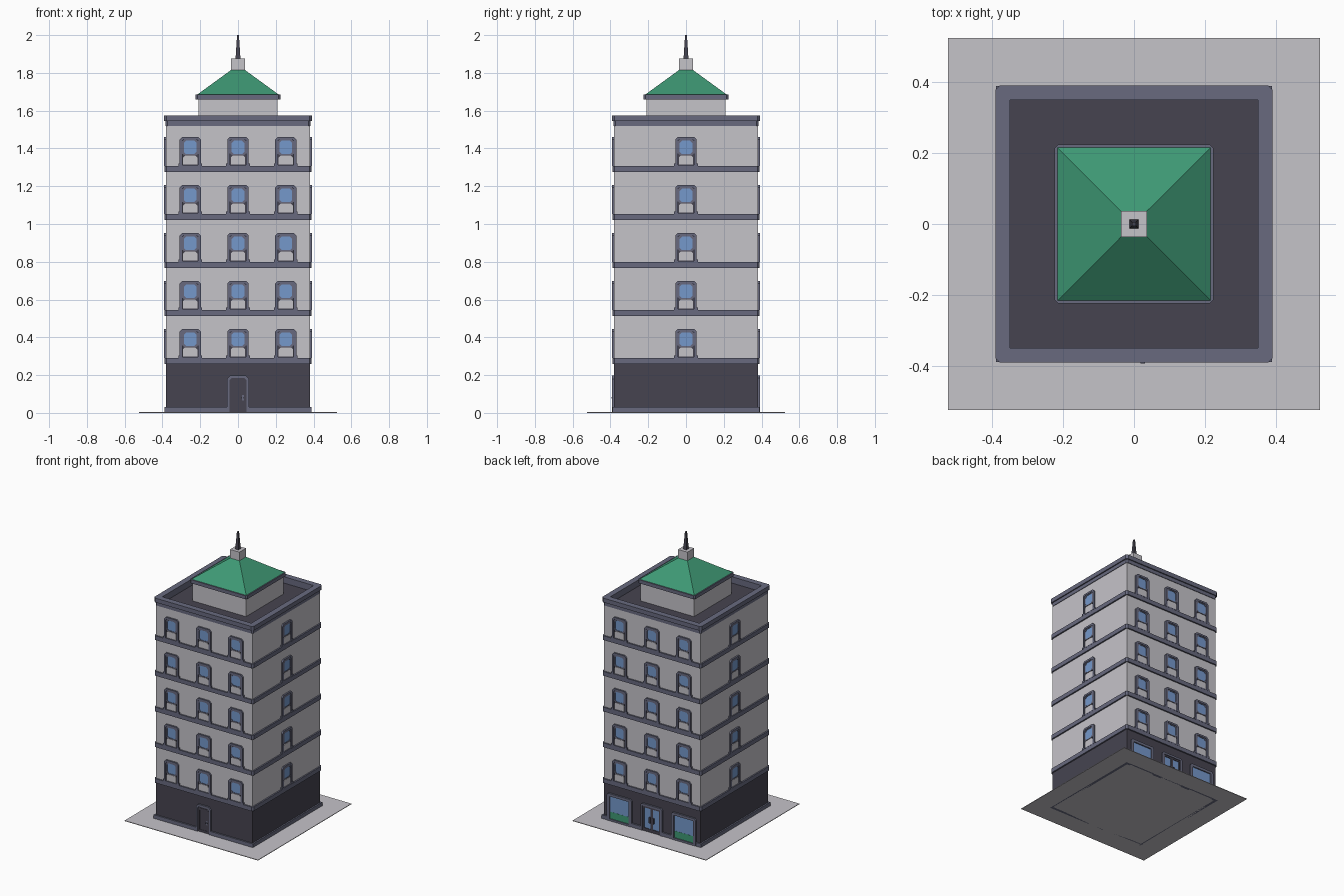
import bpy, bmesh, math
from mathutils import Matrix, Vector

cube = bpy.data.objects.get("Cube")
if cube:
    bpy.data.objects.remove(cube, do_unlink=True)


def material(name, rgb):
    lin = [((c / 255 + 0.055) / 1.055) ** 2.4 for c in rgb] + [1]
    m = bpy.data.materials.new(name)
    m.use_nodes = True
    m.diffuse_color = lin
    m.node_tree.nodes["Principled BSDF"].inputs["Base Color"].default_value = lin
    return m


WALL, DARK, TRIM, GLASS, GREEN = range(5)
MATS = [material("pale_stone", (197, 195, 201)), material("dark_slate", (70, 68, 80)),
        material("grey_blue_trim", (104, 106, 127)), material("window_blue", (117, 152, 203)),
        material("roof_green", (62, 152, 116))]


def rect(u0, u1, v0, v1, low=0, high=0):
    """Counter-clockwise rectangle with chamfered lower and upper corners."""
    return [(u0 + low, v0), (u1 - low, v0), (u1, v0 + low), (u1, v1 - high),
            (u1 - high, v1), (u0 + high, v1), (u0, v1 - high), (u0, v0 + low)]


def square(r, c=0):
    return rect(-r, r, -r, r, c, c)


class Part:
    """Collects prisms and rings into one mesh."""

    def __init__(self):
        self.bm = bmesh.new()

    def loop(self, pts, w):
        return [self.bm.verts.new((u, v, w)) for u, v in pts]

    def bridge(self, a, b, mat):
        for i in range(len(a)):
            j = (i + 1) % len(a)
            self.bm.faces.new((a[i], a[j], b[j], b[i])).material_index = mat

    def prism(self, pts, w0, w1, mat, top=None):
        a, b = self.loop(pts, w0), self.loop(top or pts, w1)
        self.bridge(a, b, mat)
        for cap in (a[::-1], b):
            self.bm.faces.new(cap).material_index = mat
        return self

    def ring(self, outer, inner, w0, w1, mat):
        a, b = self.loop(outer, w0), self.loop(outer, w1)
        c, d = self.loop(inner, w1), self.loop(inner, w0)
        for p, q in ((a, b), (b, c), (c, d), (d, a)):
            self.bridge(p, q, mat)
        return self

    def mesh(self, name):
        bmesh.ops.remove_doubles(self.bm, verts=self.bm.verts, dist=0.00001)
        bmesh.ops.recalc_face_normals(self.bm, faces=self.bm.faces)
        me = bpy.data.meshes.new(name)
        self.bm.to_mesh(me)
        self.bm.free()
        for m in MATS:
            me.materials.append(m)
        return me


def place(name, me, matrix=Matrix()):
    ob = bpy.data.objects.new(name, me)
    ob.matrix_world = matrix
    bpy.context.scene.collection.objects.link(ob)


def slab(name, r, z0, z1, mat, chamfer=0, top=None):
    place(name, Part().prism(square(r, chamfer), z0, z1, mat, top and square(top)).mesh(name))


HALF = 0.38


def on_wall(side, u=0, z=0):
    """Local x runs along the wall, y up and z outward; sides: front, right, back, left."""
    turn = Matrix.Rotation(side * math.pi / 2, 4, 'Z')
    return turn @ Matrix.Translation(Vector((u, -HALF, z))) @ Matrix.Rotation(math.pi / 2, 4, 'X')


# Main masses
slab("pavement", 0.525, 0, 0.004, WALL)
slab("ground_floor", HALF, 0.002, 0.27, DARK)
slab("upper_walls", HALF, 0.27, 1.52, WALL)
slab("roof_deck", 0.355, 1.52, 1.53, DARK)

# Floor bands
FLOORS = [0.29 + 0.254 * k for k in range(5)]
for z in FLOORS:
    slab("floor_band", 0.39, z - 0.03, z, TRIM, 0.012)

# Parapet
parapet = Part()
parapet.ring(square(0.384, 0.01), square(0.35), 1.52, 1.545, TRIM)
parapet.ring(square(0.392, 0.014), square(0.35), 1.545, 1.575, TRIM)
place("parapet", parapet.mesh("parapet"))

# Rooftop pavilion
slab("pavilion_wall", 0.21, 1.525, 1.66, WALL)
slab("pavilion_eave", 0.224, 1.66, 1.685, TRIM, 0.01)
slab("pavilion_roof", 0.216, 1.685, 1.815, GREEN, top=0.037)
slab("roof_cap", 0.037, 1.805, 1.876, WALL)
slab("spire", 0.013, 1.876, 2.0, DARK, top=0.005)

# Upper windows: frame, feet, dark sash, pane and lower panel
win = Part()
win.ring(rect(-0.056, 0.056, 0, 0.155, 0, 0.014), rect(-0.042, 0.042, 0.006, 0.142, 0, 0.008), 0, 0.011, TRIM)
win.prism(rect(-0.044, 0.044, 0.002, 0.144), 0, 0.003, DARK)
win.ring(rect(-0.042, 0.042, 0.058, 0.142, 0.01, 0.01), rect(-0.034, 0.034, 0.064, 0.135, 0.012, 0.012), 0.003, 0.008, TRIM)
win.prism(rect(-0.036, 0.036, 0.062, 0.137), 0.003, 0.005, GLASS)
win.prism(rect(-0.038, 0.038, 0.008, 0.056, 0, 0.01), 0.003, 0.007, WALL)
for s in (-1, 1):
    win.prism(rect(s * 0.054 - 0.009, s * 0.054 + 0.009, 0, 0.013), 0, 0.0115, TRIM)
win_mesh = win.mesh("window")
for side in range(4):
    for u in ((-0.253, 0, 0.253) if side % 2 == 0 else (0,)):
        for z in FLOORS:
            place("window", win_mesh, on_wall(side, u, z))

# Plinth, interrupted at the openings
GAPS = {0: [(-0.058, 0.058)], 2: [(-0.35, -0.156), (-0.085, 0.085), (0.156, 0.35)]}
plinth_end = 0.39
for side in range(4):
    plinth, start = Part(), -plinth_end
    for a, b in GAPS.get(side, []) + [(plinth_end, plinth_end)]:
        plinth.prism(rect(start, a, 0, 0.03), -0.01, 0.01, TRIM)
        start = b
    place("plinth", plinth.mesh("plinth"), on_wall(side))

# Front service door
door = Part()
door.ring(rect(-0.058, 0.058, 0, 0.198, 0, 0.018), rect(-0.045, 0.045, 0.004, 0.184, 0, 0.012), 0, 0.011, TRIM)
door.prism(rect(-0.047, 0.047, 0.003, 0.186), 0, 0.004, DARK)
door.ring(rect(-0.038, 0.038, 0.015, 0.174, 0, 0.01), rect(-0.032, 0.032, 0.021, 0.168, 0, 0.01), 0.004, 0.006, DARK)
door.prism(rect(0.021, 0.031, 0.065, 0.095), 0.004, 0.008, TRIM)
door.prism(rect(0.018, 0.031, 0.076, 0.084), 0.008, 0.014, TRIM)
place("service_door", door.mesh("service_door"), on_wall(0))

# Back shop windows
shop = Part()
shop.ring(rect(-0.097, 0.097, 0, 0.197, 0, 0.012), rect(-0.075, 0.075, 0.018, 0.178), 0, 0.012, TRIM)
shop.prism(rect(-0.077, 0.077, 0.066, 0.18), 0, 0.004, GLASS)
shop.prism(rect(-0.077, 0.077, 0.016, 0.066), 0, 0.005, GREEN)
shop_mesh = shop.mesh("shop_window")
for u in (-0.253, 0.253):
    place("shop_window", shop_mesh, on_wall(2, u))

# Back double door
entry = Part()
entry.ring(rect(-0.085, 0.085, 0, 0.197, 0, 0.012), rect(-0.07, 0.07, 0.004, 0.182), 0, 0.012, TRIM)
entry.prism(rect(-0.072, 0.072, 0.003, 0.184), 0, 0.003, GLASS)
for s in (-1, 1):
    u = s * 0.035
    entry.ring(rect(u - 0.035, u + 0.035, 0.004, 0.182), rect(u - 0.025, u + 0.025, 0.026, 0.17), 0.002, 0.007, DARK)
    entry.prism(rect(s * 0.014 - 0.006, s * 0.014 + 0.006, 0.07, 0.11), 0.003, 0.012, DARK)
place("double_door", entry.mesh("double_door"), on_wall(2))
